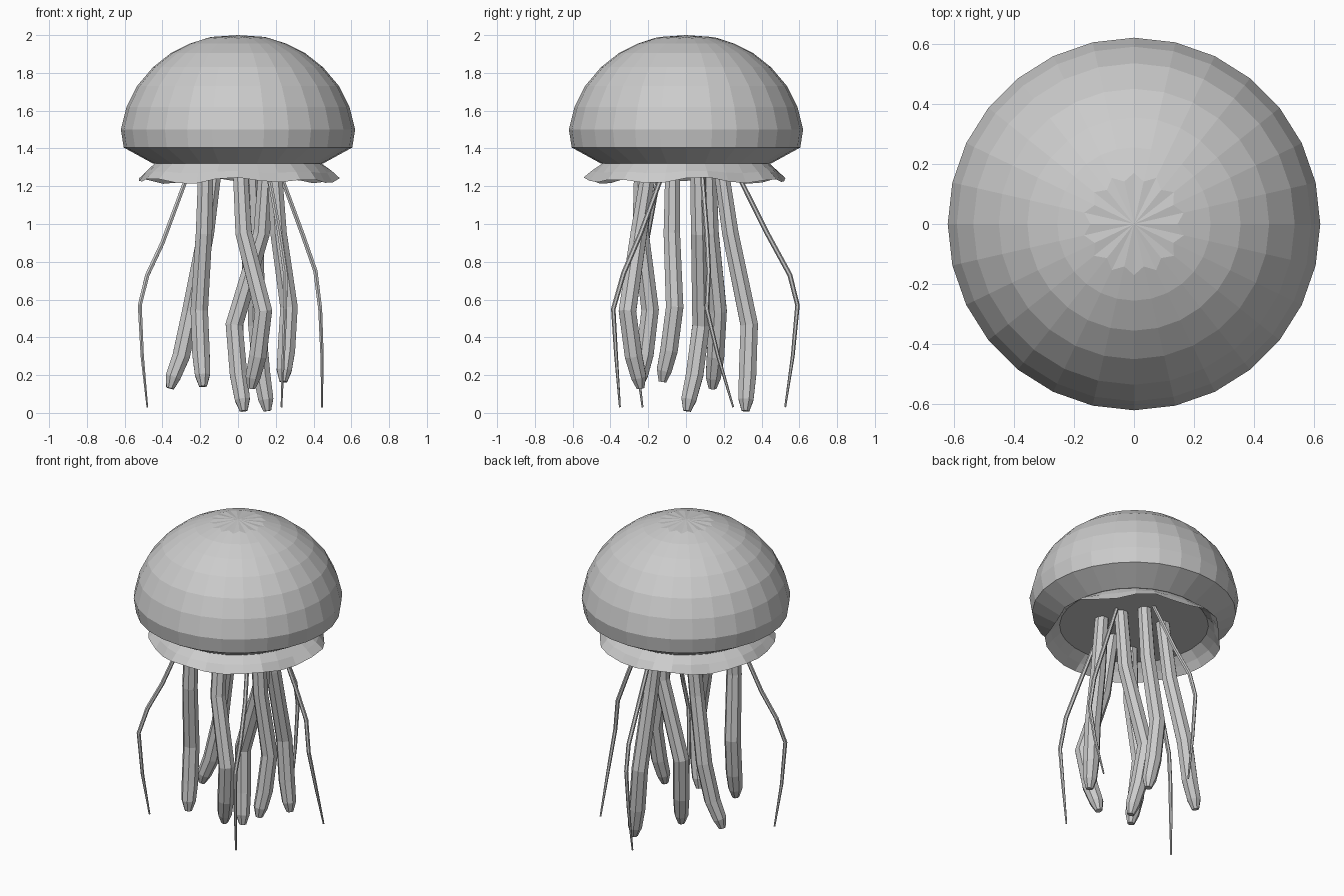
import bpy, bmesh, math
from mathutils import Vector

if "Cube" in bpy.data.objects:
    bpy.data.objects.remove(bpy.data.objects["Cube"])

SIDES = 28
grey = bpy.data.materials.new("soft_grey")
grey.diffuse_color = (0.6, 0.6, 0.6, 1)
grey.use_nodes = True
grey.node_tree.nodes["Principled BSDF"].inputs["Base Color"].default_value = grey.diffuse_color


def finish(bm, name):
    bmesh.ops.recalc_face_normals(bm, faces=bm.faces)
    mesh = bpy.data.meshes.new(name)
    bm.to_mesh(mesh)
    bm.free()
    mesh.materials.append(grey)
    obj = bpy.data.objects.new(name, mesh)
    bpy.context.collection.objects.link(obj)
    return obj


def bridge(bm, rings):
    for a, b in zip(rings, rings[1:]):
        n = len(a)
        for i in range(n):
            j = (i + 1) % n
            bm.faces.new((a[i], a[j], b[j], b[i]))


def ring(bm, radius, height):
    """Horizontal ring; radius and height are functions of the index."""
    verts = []
    for i in range(SIDES):
        a = math.tau * i / SIDES
        r = radius(i)
        verts.append(bm.verts.new((r * math.cos(a), r * math.sin(a), height(i))))
    return verts


# Bell: faceted dome, tucked lower rim and flat underside
bm = bmesh.new()
profile = [(0.45, 1.32), (0.605, 1.405), (0.62, 1.5), (0.59, 1.62),
           (0.535, 1.73), (0.45, 1.83), (0.355, 1.905), (0.255, 1.955)]
rings = [ring(bm, lambda i, r=r: r, lambda i, z=z: z) for r, z in profile]
# puckered ring near the crown
rings.append(ring(bm, lambda i: 0.17 if i % 2 else 0.145,
                  lambda i: 1.983 if i % 2 else 1.99))
bridge(bm, rings)
crown = bm.verts.new((0, 0, 2.0))
for i in range(SIDES):
    bm.faces.new((rings[-1][i], rings[-1][(i + 1) % SIDES], crown))
bm.faces.new(rings[0])
finish(bm, "bell")

# Frill: thin wavy skirt under the bell
bm = bmesh.new()


def wave(i):
    a = math.tau * i / SIDES
    return math.sin(7 * a + 0.6) + 0.5 * math.sin(4 * a + 1.0)


bridge(bm, [ring(bm, lambda i: 0.44, lambda i: 1.322),
            ring(bm, lambda i: 0.49 + 0.008 * wave(i), lambda i: 1.275 + 0.005 * wave(i)),
            ring(bm, lambda i: 0.525 + 0.014 * wave(i), lambda i: 1.23 + 0.013 * wave(i))])
finish(bm, "frill")


def sweep(name, points, radii, sides):
    """Tube through the points with one radius per point, closed at the ends."""
    pts = [Vector(p) for p in points]
    bm = bmesh.new()
    rings = []
    for k, p in enumerate(pts):
        t = (pts[min(k + 1, len(pts) - 1)] - pts[max(k - 1, 0)]).normalized()
        u = Vector((0, 1, 0)).cross(t).normalized()
        v = t.cross(u)
        rings.append([bm.verts.new(p + radii[k] * (u * math.cos(a) + v * math.sin(a)))
                      for a in (math.tau * (s + 0.5) / sides for s in range(sides))])
    bridge(bm, rings)
    bm.faces.new(rings[0])
    bm.faces.new(rings[-1])
    finish(bm, name)


# Thick arms: (x, y) at the top, upper bend, lower bend and tip, then tip height
arms = [
    ((-0.12, 0.12), (-0.17, 0.13), (-0.25, 0.17), (-0.36, 0.14), 0.13),
    ((-0.17, -0.235), (-0.18, -0.24), (-0.205, -0.19), (-0.185, -0.25), 0.14),
    ((0.15, 0.06), (0.125, 0.07), (-0.02, 0.08), (0.03, 0.005), 0.01),
    ((0.07, 0.18), (0.09, 0.235), (0.10, 0.335), (0.155, 0.315), 0.01),
    ((0.01, -0.19), (0.03, -0.25), (0.135, -0.31), (0.07, -0.24), 0.13),
    ((0.19, -0.07), (0.215, -0.075), (0.27, -0.06), (0.24, -0.125), 0.165),
]
for n, (top, upper, lower, tip, z) in enumerate(arms):
    end = Vector((*tip, z))
    low = Vector((*lower, 0.46 + z * 0.6))
    neck = end.lerp(low, 0.06 / (low.z - z))
    shaft = end.lerp(low, 0.42) + Vector((lower[0] - tip[0], lower[1] - tip[1], 0)) * 0.12
    sweep(f"arm_{n + 1}",
          [(*top, 1.33), (*upper, 0.95), low, shaft, neck, end],
          [0.042, 0.047, 0.05, 0.05, 0.043, 0.022], 8)

# Thin trailing tentacles
tentacles = [
    [(0.15, -0.10, 1.33), (0.22, -0.24, 0.95), (0.25, -0.33, 0.74),
     (0.25, -0.385, 0.55), (0.24, -0.37, 0.3), (0.23, -0.35, 0.03)],
    [(-0.24, -0.13, 1.33), (-0.40, -0.21, 0.90), (-0.48, -0.25, 0.73),
     (-0.52, -0.285, 0.57), (-0.507, -0.265, 0.3), (-0.48, -0.23, 0.03)],
    [(0.20, 0.08, 1.33), (0.34, 0.11, 0.95), (0.41, 0.12, 0.75),
     (0.435, 0.11, 0.55), (0.445, 0.17, 0.3), (0.445, 0.25, 0.03)],
    [(0.05, 0.24, 1.33), (0.04, 0.43, 0.95), (0.03, 0.55, 0.73),
     (0.02, 0.59, 0.57), (0.02, 0.565, 0.3), (0.02, 0.525, 0.03)],
]
for n, path in enumerate(tentacles):
    sweep(f"tentacle_{n + 1}", path, [0.012, 0.013, 0.013, 0.012, 0.01, 0.005], 6)
